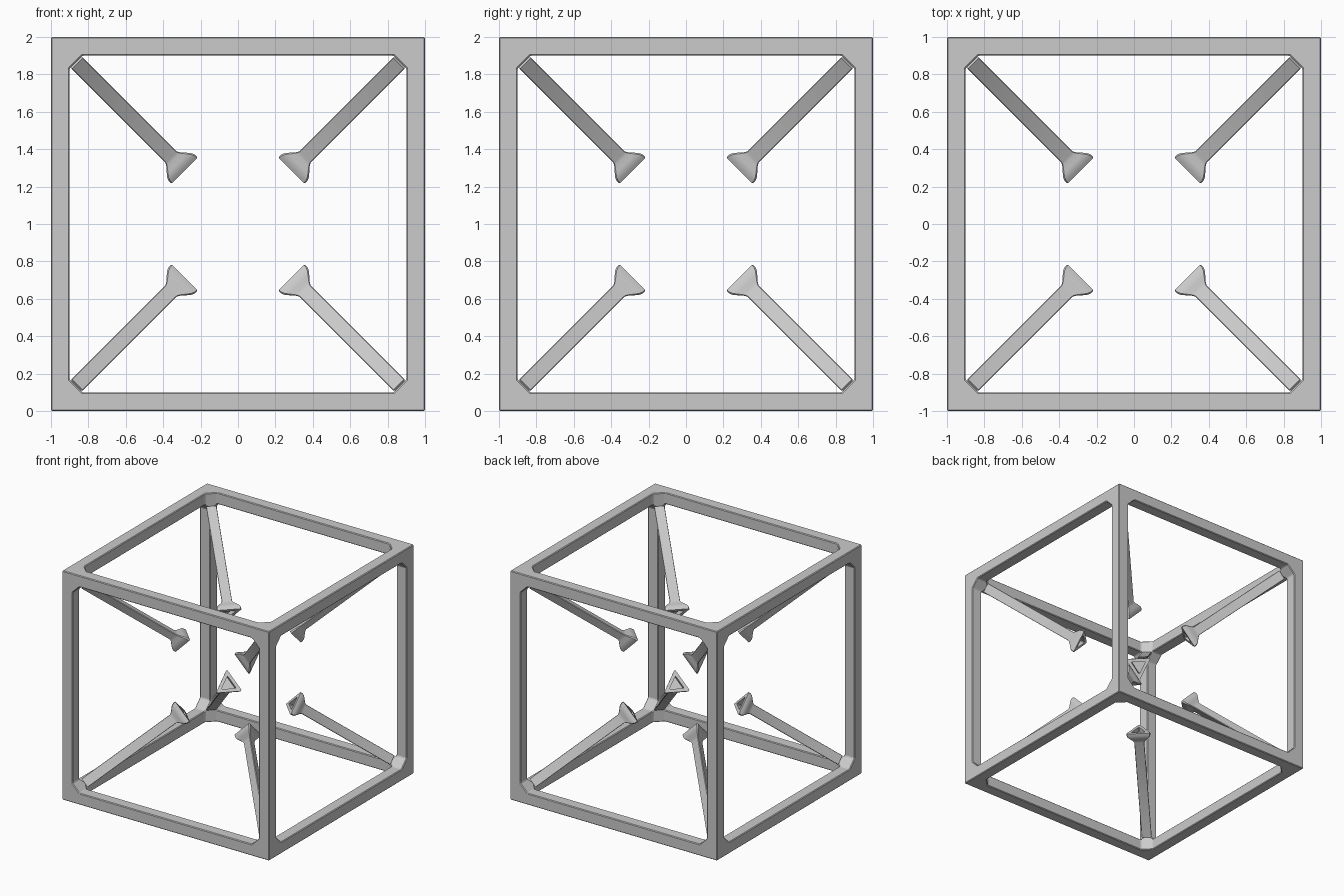
import bpy, bmesh
from itertools import product
from mathutils import Vector

if "Cube" in bpy.data.objects:
    bpy.data.objects.remove(bpy.data.objects["Cube"])


def make_object(name, bm):
    bmesh.ops.recalc_face_normals(bm, faces=bm.faces)
    me = bpy.data.meshes.new(name)
    bm.to_mesh(me)
    bm.free()
    ob = bpy.data.objects.new(name, me)
    bpy.context.collection.objects.link(ob)
    return ob


def loft(bm, rings):
    """Skin a stack of equal-length rings and cap both ends."""
    vs = [[bm.verts.new(p) for p in r] for r in rings]
    n = len(vs[0])
    for a, b in zip(vs, vs[1:]):
        for i in range(n):
            bm.faces.new((a[i], a[(i + 1) % n], b[(i + 1) % n], b[i]))
    bm.faces.new(vs[0])
    bm.faces.new(vs[-1])


# Cube frame: solid cube with a corner-cut square opening through each axis
bm = bmesh.new()
bmesh.ops.create_cube(bm, size=2)
frame = make_object("cube_frame", bm)
frame.location.z = 1
A, B = 0.9, 0.832
octagon = [(A, B), (B, A), (-B, A), (-A, B), (-A, -B), (-B, -A), (B, -A), (A, -B)]
for axis in range(3):
    bm = bmesh.new()
    rings = []
    for h in (-1.5, 1.5):
        ring = []
        for p in octagon:
            co = list(p)
            co.insert(axis, h)
            ring.append(Vector(co))
        rings.append(ring)
    loft(bm, rings)
    cutter = make_object("opening_cutter", bm)
    cutter.location.z = 1
    cutter.hide_render = True
    cutter.hide_set(True)
    mod = frame.modifiers.new("opening", 'BOOLEAN')
    mod.operation = 'DIFFERENCE'
    mod.solver = 'EXACT'
    mod.object = cutter
bev = frame.modifiers.new("soft_edges", 'BEVEL')
bev.width = 0.006
bev.segments = 1

# Corner struts: triangular rod, flared foot and recessed triangular end
# (position along the diagonal, triangle size)
PROFILE = [(0.89, 0.063), (0.388, 0.063), (0.383, 0.08), (0.381, 0.115),
           (0.379, 0.138), (0.372, 0.149), (0.360, 0.150),
           (0.338, 0.085), (0.358, 0.082)]


def triangle(t, d, signs):
    """Triangle square to the diagonal, with slightly clipped points."""
    corners = []
    for i in range(3):
        c = Vector((t, t, t))
        c[i] -= d
        corners.append(c)
    clip = 0.06
    pts = []
    for i in range(3):
        c, prev, nxt = corners[i], corners[i - 1], corners[(i + 1) % 3]
        pts += [c.lerp(prev, clip), c.lerp(nxt, clip)]
    return [Vector((p.x * signs[0], p.y * signs[1], p.z * signs[2] + 1)) for p in pts]


for signs in product((-1, 1), repeat=3):
    bm = bmesh.new()
    loft(bm, [triangle(t, d, signs) for t, d in PROFILE])
    strut = make_object("corner_strut", bm)
    bpy.ops.object.select_all(action='DESELECT')
    strut.select_set(True)
    bpy.context.view_layer.objects.active = strut
    bpy.ops.object.shade_smooth_by_angle(angle=0.6)
